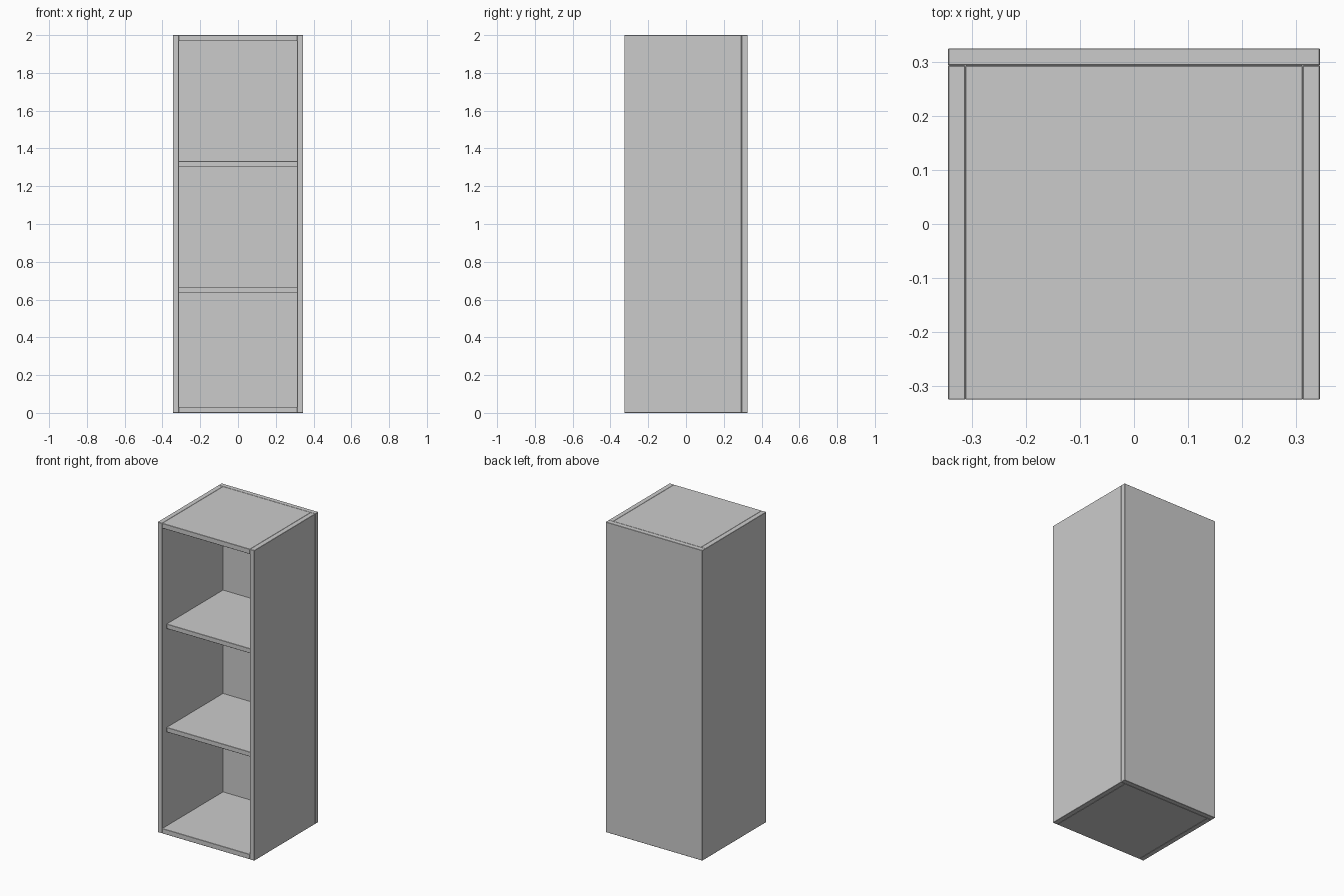
import bpy

if "Cube" in bpy.data.objects:
    bpy.data.objects.remove(bpy.data.objects["Cube"])

W, D, H = 0.345, 0.326, 2.0   # half width, half depth, height
T = 0.032                     # board thickness
INNER_X, INNER_Y = W - T, D - T


def board(name, x, y, z):
    """Box from (min, max) ranges with a fine eased edge."""
    bpy.ops.mesh.primitive_cube_add(
        size=1, location=[(a + b) / 2 for a, b in (x, y, z)])
    ob = bpy.context.object
    ob.name = name
    ob.scale = [b - a for a, b in (x, y, z)]
    bpy.ops.object.transform_apply(location=False, rotation=False, scale=True)
    bev = ob.modifiers.new("eased_edge", 'BEVEL')
    bev.width = 0.0015
    bev.segments = 1
    return ob


# Side panels
for side, s in (("left", -1), ("right", 1)):
    board(side + "_side_panel", sorted((s * INNER_X, s * W)), (-D, INNER_Y), (0, H))

# Full-width back panel
board("back_panel", (-W, W), (INNER_Y, D), (0, H))

# Top and bottom panels between the sides
board("bottom_panel", (-INNER_X, INNER_X), (-D, INNER_Y), (0, T))
board("top_panel", (-INNER_X, INNER_X), (-D, INNER_Y), (H - T, H))

# Two shelves, set back slightly from the front
for i in (1, 2):
    top = H * i / 3
    board(f"shelf_{i}", (-INNER_X, INNER_X), (-D + 0.045, INNER_Y), (top - 0.03, top))
